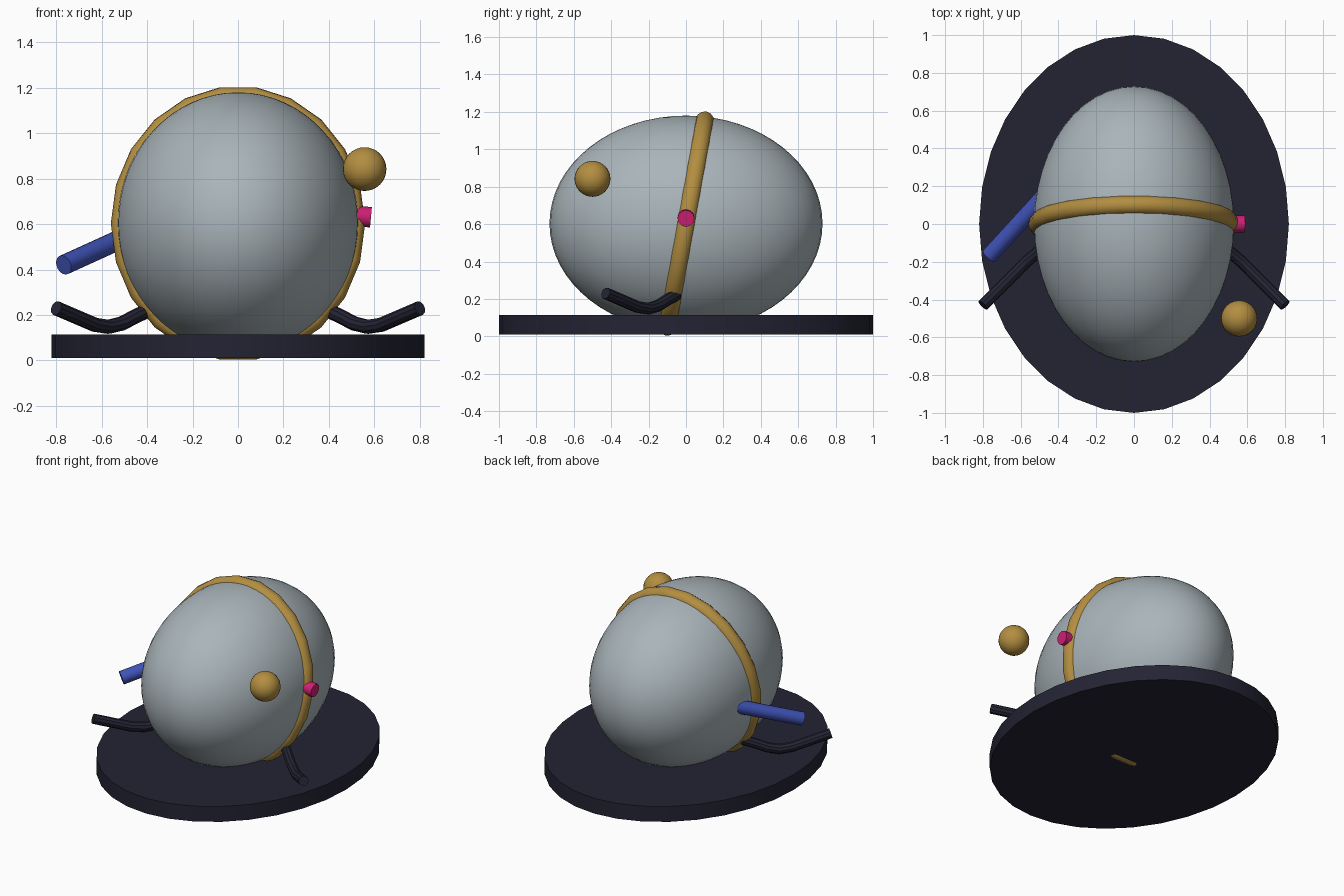
import bpy, math
from mathutils import Vector

if "Cube" in bpy.data.objects:
    bpy.data.objects.remove(bpy.data.objects["Cube"])


def material(name, rgb):
    m = bpy.data.materials.new(name)
    m.diffuse_color = (*rgb, 1)
    m.use_nodes = True
    m.node_tree.nodes["Principled BSDF"].inputs["Base Color"].default_value = m.diffuse_color
    return m


GREY = material("pale_grey", (0.40, 0.46, 0.49))
GOLD = material("gold", (0.45, 0.27, 0.052))
NAVY = material("dark_navy", (0.017, 0.017, 0.034))
BLUE = material("blue", (0.05, 0.085, 0.47))
PINK = material("magenta", (0.62, 0.014, 0.17))


def finish(name, mat, scale=(1, 1, 1), smooth=True):
    ob = bpy.context.object
    ob.name = name
    ob.scale = scale
    ob.data.materials.append(mat)
    bpy.ops.object.transform_apply(location=False, rotation=False, scale=True)
    if smooth:
        bpy.ops.object.shade_smooth_by_angle(angle=math.radians(35))
    return ob


def rod(name, a, b, radius, sides, mat):
    a, b = Vector(a), Vector(b)
    bpy.ops.mesh.primitive_cylinder_add(
        vertices=sides, radius=radius, depth=(b - a).length, location=(a + b) / 2,
        rotation=(b - a).to_track_quat('Z', 'Y').to_euler())
    return finish(name, mat)


def tube(name, points, radius, mat):
    cu = bpy.data.curves.new(name, 'CURVE')
    cu.dimensions = '3D'
    cu.bevel_depth = radius
    cu.bevel_resolution = 3
    cu.use_fill_caps = True
    sp = cu.splines.new('POLY')
    sp.points.add(len(points) - 1)
    for p, co in zip(sp.points, points):
        p.co = (*co, 1)
    ob = bpy.data.objects.new(name, cu)
    bpy.context.collection.objects.link(ob)
    bpy.ops.object.select_all(action='DESELECT')
    ob.select_set(True)
    bpy.context.view_layer.objects.active = ob
    bpy.ops.object.convert(target='MESH')
    finish(name, mat)


# Oval base plate
bpy.ops.mesh.primitive_cylinder_add(vertices=32, radius=1, depth=0.105, location=(0, 0, 0.0625))
finish("base_plate", NAVY, (0.82, 1.0, 1))

# Egg-shaped body
bpy.ops.mesh.primitive_uv_sphere_add(segments=48, ring_count=32, radius=1, location=(0, 0, 0.603))
finish("body", GREY, (0.53, 0.73, 0.577))

# Tilted strap around the body, flat segment at top and bottom
SEG = 22
bpy.ops.mesh.primitive_torus_add(major_segments=SEG, minor_segments=12, major_radius=0.565,
                                 minor_radius=0.05, location=(0, 0, 0.603),
                                 rotation=(math.radians(90 - 10.3), 0, 0))
finish("strap", GOLD, (0.91, 1, 1))

# Floating ball
bpy.ops.mesh.primitive_uv_sphere_add(segments=24, ring_count=16, radius=0.096,
                                     location=(0.557, -0.5, 0.842))
finish("ball", GOLD)

# Side button
rod("button", (0.52, 0, 0.636), (0.585, 0, 0.63), 0.045, 12, PINK)

# Side pipe
rod("pipe", (-0.47, 0.155, 0.555), (-0.767, -0.17, 0.42), 0.044, 16, BLUE)

# Curved arms, mirrored
PATH = [(0.39, -0.05, 0.222), (0.45, -0.10, 0.195), (0.51, -0.15, 0.163), (0.57, -0.20, 0.148),
        (0.63, -0.26, 0.157), (0.70, -0.33, 0.187), (0.80, -0.43, 0.23)]
for side, sx in (("right", 1), ("left", -1)):
    tube("arm_" + side, [(sx * x, y, z) for x, y, z in PATH], 0.032, NAVY)
